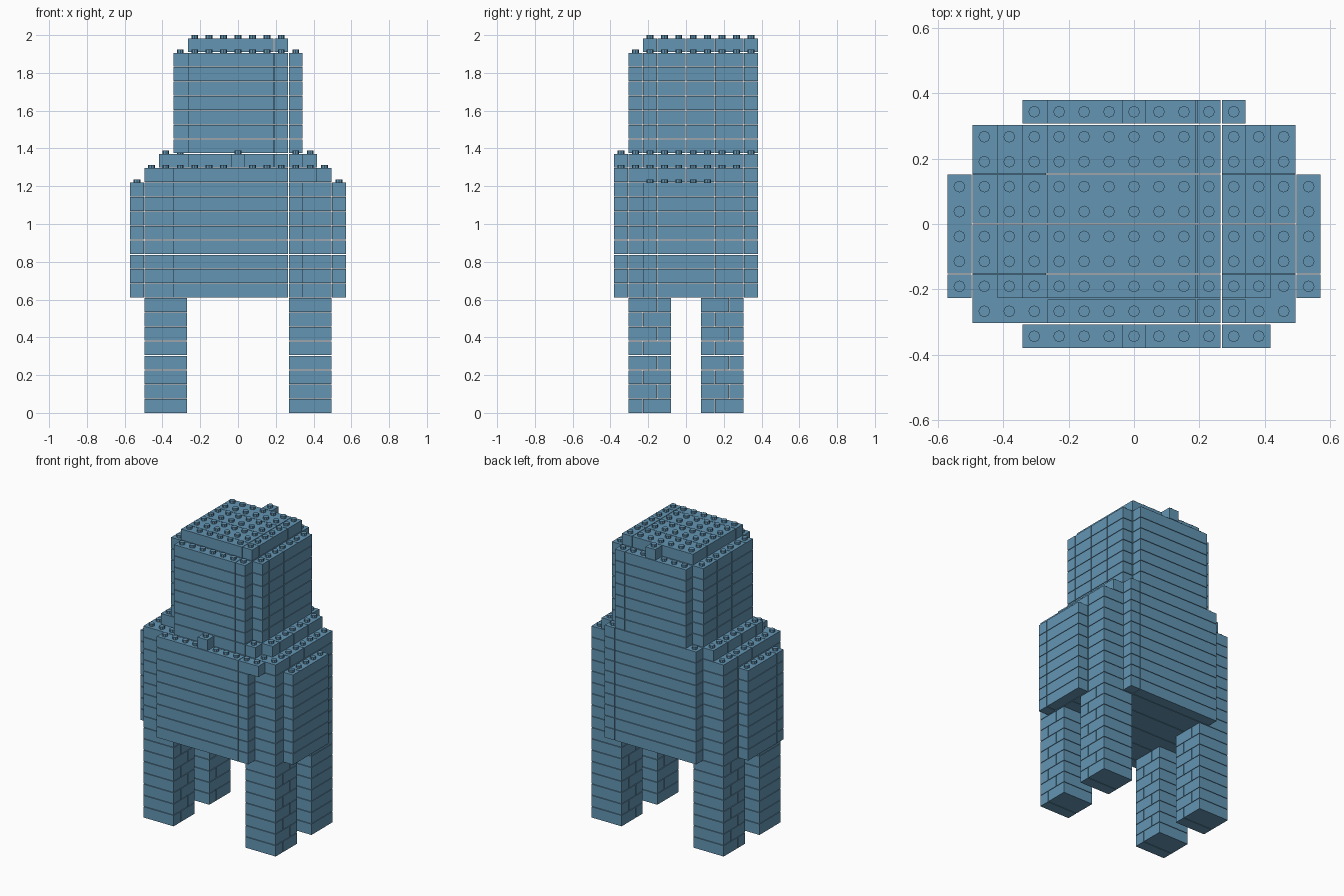
import bpy, bmesh, math
from mathutils import Matrix

cube = bpy.data.objects.get("Cube")
if cube:
    bpy.data.objects.remove(cube)

U = 0.0764        # brick module, same in all directions
GAP = 0.0035      # joint between bricks
STUD_R, STUD_H = 0.018, 0.017
tops = {}         # highest layer over each grid cell

blue = bpy.data.materials.new("brick_blue")
blue.use_nodes = True
blue.diffuse_color = (0.125, 0.3, 0.45, 1)
blue.node_tree.nodes["Principled BSDF"].inputs["Base Color"].default_value = (0.125, 0.3, 0.45, 1)


def finish(name, bm):
    mesh = bpy.data.meshes.new(name)
    bm.to_mesh(mesh)
    bm.free()
    mesh.materials.append(blue)
    bpy.context.collection.objects.link(bpy.data.objects.new(name, mesh))


def spans(lo, hi, cuts):
    edges = [lo] + sorted(c for c in cuts if lo < c < hi) + [hi]
    return list(zip(edges, edges[1:]))


def brick(bm, x, y, layer):
    size = [(b - a) * U - GAP for a, b in (x, y)] + [U - GAP]
    centre = [(a + b) / 2 * U for a, b in (x, y)] + [layer * U + size[2] / 2]
    bmesh.ops.create_cube(bm, size=1, matrix=Matrix.Translation(centre) @ Matrix.Diagonal((*size, 1)))


def stack(name, x, y, z, xcuts=(), ycuts=(), odd_ycuts=None):
    """Courses of bricks; odd courses may use different joints."""
    bm = bmesh.new()
    for layer in range(*z):
        yc = odd_ycuts if odd_ycuts is not None and layer % 2 else ycuts
        for xs in spans(*x, xcuts):
            for ys in spans(*y, yc):
                brick(bm, xs, ys, layer)
    for i in range(math.ceil(x[0]), math.floor(x[1]) + 1):
        for j in range(y[0], y[1]):
            tops[i, j] = max(tops.get((i, j), 0), z[1])
    finish(name, bm)


# Legs with staggered joints
for side, x in (("right", (-6.5, -3.5)), ("left", (3.5, 6.5))):
    stack("front_leg_" + side, x, (-4, -1), (0, 8), (), (-3,), (-2,))
    stack("back_leg_" + side, x, (1, 4), (0, 8), (), (2,), (3,))

# Body core, front and back panels
stack("body_core", (-6.5, 6.5), (-4, 4), (8, 17), (3.5,), (-2, 0, 2))
stack("front_panel", (-4.5, 4.5), (-5, -4), (8, 16), (3.5,))
stack("front_panel_top", (-4.5, 5.5), (-5, -4), (16, 17), (3.5,))
stack("back_panel", (-4.5, 4.5), (4, 5), (8, 18), (3.5,))

# Side panels
for side, x in (("right", (-7.5, -6.5)), ("left", (6.5, 7.5))):
    stack("side_panel_" + side, x, (-3, 2), (8, 16), (), (-2,))

# Shoulders and loose single bricks on the collar
stack("shoulders", (-5.5, 5.5), (-3, 4), (17, 18), (3.5,), (-2, 0, 2))
stack("neck_front", (-3.5, 3.5), (-4, -3), (17, 18), (2.5,))
stack("collar_brick_front", (-0.5, 0.5), (-5, -4), (17, 18))
stack("collar_brick_side", (3.5, 4.5), (-4, -3), (17, 18))

# Head with front and back panels
stack("head_core", (-4.5, 4.5), (-3, 4), (18, 25), (3.5,), (-2, 0, 2))
stack("head_front", (-3.5, 3.5), (-4, -3), (18, 25), (2.5,))
stack("head_back", (-3.5, 3.5), (4, 5), (18, 25), (2.5,))
stack("head_cap", (-3.5, 3.5), (-3, 4), (25, 26), (2.5,), (-2, 0, 2))
stack("cap_brick_back", (-0.5, 0.5), (4, 5), (25, 26))

# Studs on every exposed top cell
bm = bmesh.new()
for (i, j), top in tops.items():
    spot = (i * U, (j + 0.5) * U, top * U - GAP + STUD_H / 2)
    bmesh.ops.create_cone(bm, cap_ends=True, segments=8, radius1=STUD_R, radius2=STUD_R,
                          depth=STUD_H, matrix=Matrix.Translation(spot))
finish("studs", bm)
